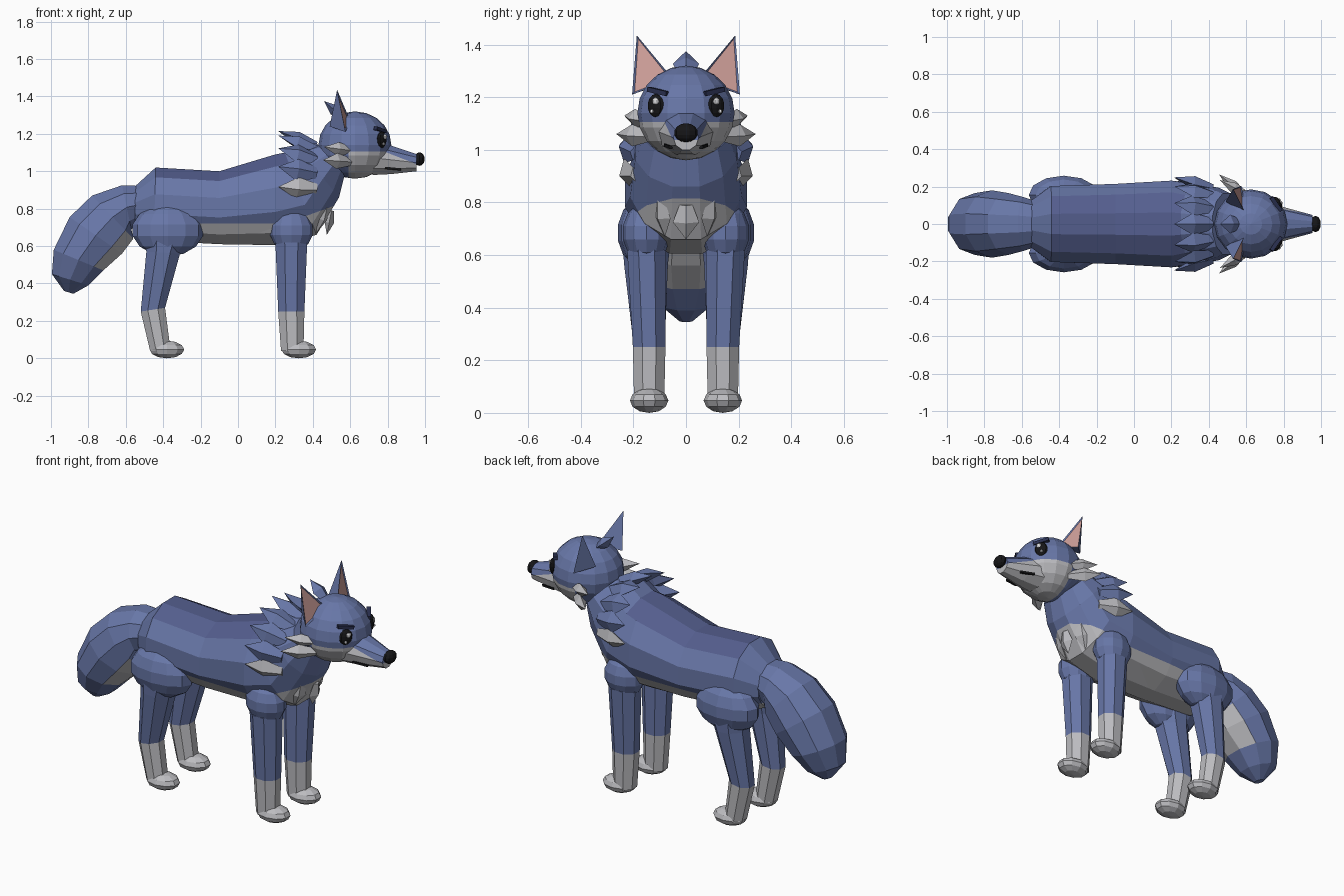
import bpy, bmesh, math
from mathutils import Vector, Matrix

if "Cube" in bpy.data.objects:
    bpy.data.objects.remove(bpy.data.objects["Cube"])

def mat(name, r, g, b):
    m = bpy.data.materials.new(name)
    lin = [((c / 255 + 0.055) / 1.055) ** 2.4 for c in (r, g, b)]
    m.diffuse_color = (*lin, 1)
    m.use_nodes = True
    m.node_tree.nodes["Principled BSDF"].inputs["Base Color"].default_value = m.diffuse_color
    return m

BLUE = mat("blue fur", 104, 119, 168)
BACK = mat("dark back fur", 84, 94, 142)
NAVY = mat("navy brow", 42, 48, 80)
GREY = mat("pale grey fur", 188, 188, 192)
PINK = mat("ear pink", 205, 158, 152)
BLACK = mat("black", 22, 22, 24)
WHITE = mat("eye glint", 225, 225, 228)

def finish(name, bm, mats, rule=None):
    """Turn a bmesh into a flat shaded object, colouring faces by rule(centre, normal)."""
    bmesh.ops.recalc_face_normals(bm, faces=bm.faces)
    bm.normal_update()
    if rule:
        for f in bm.faces:
            f.material_index = int(rule(f.calc_center_median(), f.normal))
    me = bpy.data.meshes.new(name)
    bm.to_mesh(me)
    bm.free()
    for m in mats:
        me.materials.append(m)
    ob = bpy.data.objects.new(name, me)
    bpy.context.collection.objects.link(ob)
    return ob

def cut(bm, co, no):
    bmesh.ops.bisect_plane(bm, geom=bm.verts[:] + bm.edges[:] + bm.faces[:],
                           plane_co=co, plane_no=no)

def loft(rings, n=12):
    """Rings: two opposite points (x, z) (x, z), half width in y, optional y centre."""
    bm = bmesh.new()
    loops = []
    k = 1 / math.cos(math.pi / n)
    for xa, za, xb, zb, ry, *y0 in rings:
        c = Vector(((xa + xb) / 2, y0[0] if y0 else 0, (za + zb) / 2))
        v = Vector(((xa - xb) / 2, 0, (za - zb) / 2)) * k
        angs = [2 * math.pi * (i + 0.5) / n for i in range(n)]
        loops.append([bm.verts.new(c + v * math.cos(a) + Vector((0, ry * math.sin(a), 0)))
                      for a in angs])
    for a, b in zip(loops, loops[1:]):
        for i in range(n):
            j = (i + 1) % n
            bm.faces.new((a[i], a[j], b[j], b[i]))
    bm.faces.new(loops[0])
    bm.faces.new(loops[-1])
    return bm

def ball(c, r, seg=12, rings=7, rot=0):
    bm = bmesh.new()
    bmesh.ops.create_uvsphere(bm, u_segments=seg, v_segments=rings, radius=1)
    bm.transform(Matrix.Translation(c) @ Matrix.Rotation(rot, 4, 'Z') @ Matrix.Diagonal((*r, 1)))
    return bm

def spike(bm, root, tip, out, w, t):
    """Tuft of fur: narrow root, wide middle, pointed tip."""
    root, tip = Vector(root), Vector(tip)
    d = (tip - root).normalized()
    side = d.cross(Vector(out)).normalized()
    up = side.cross(d)
    rows = []
    for f, s in ((0, 0.5), (0.5, 1)):
        c = root.lerp(tip, f)
        rows.append([bm.verts.new(c + o * s) for o in (side * w, up * t, -side * w, -up * t)])
    end = bm.verts.new(tip)
    bm.faces.new(rows[0])
    for i in range(4):
        j = (i + 1) % 4
        bm.faces.new((rows[0][i], rows[0][j], rows[1][j], rows[1][i]))
        bm.faces.new((rows[1][i], rows[1][j], end))

def slab(bm, a, b, w, h):
    """Thin bar between two points."""
    a, b = Vector(a), Vector(b)
    d = b - a
    m = Matrix.Translation((a + b) / 2) @ d.to_track_quat('X', 'Z').to_matrix().to_4x4()
    bmesh.ops.create_cube(bm, size=1, matrix=m @ Matrix.Diagonal((d.length, w, h, 1)))

# Trunk with neck; grey belly and chest, darker back
bm = loft([(-.55, .92, -.55, .68, .13), (-.44, 1.02, -.45, .63, .21), (-.1, 1.0, -.1, .61, .222),
           (.2, 1.09, .2, .605, .24), (.25, 1.1, .42, .66, .22), (.31, 1.14, .54, .86, .2),
           (.42, 1.15, .57, .98, .17)])
cut(bm, (0, 0, .72), (0, 0, 1))
cut(bm, (.25, 0, .72), (-.36, 0, 1))
def trunk_rule(c, n):
    if c.z < .72 + max(0, .36 * (c.x - .25)):
        return 1
    return 2 if n.z > .75 and c.x < .26 else 0
finish("body", bm, [BLUE, GREY, BACK], trunk_rule)

# Tail with grey underside
bm = loft([(-.48, .92, -.5, .74, .11), (-.62, .925, -.57, .69, .145), (-.78, .87, -.56, .64, .165),
           (-.9, .755, -.62, .56, .18), (-.985, .58, -.72, .47, .165), (-.995, .45, -.8, .39, .11),
           (-.93, .36, -.88, .345, .03)], 10)
finish("tail", bm, [BLUE, GREY],
       lambda c, n: n.dot(Vector((.6, 0, -.8))) > .7 and .46 < c.z < .66 and c.x > -.8)

# Head and snout with grey lower halves
bm = ball((.625, 0, 1.14), (.195, .185, .18), 16, 10)
cut(bm, (0, 0, 1.105), (0, 0, 1))
cut(bm, (.59, 0, 0), (1, 0, 0))
finish("head", bm, [BLUE, GREY], lambda c, n: c.z < 1.105 and c.x > .59)
bm = loft([(.72, 1.165, .72, .98, .115), (.82, 1.137, .82, .985, .085), (.955, 1.092, .955, 1.0, .048)], 10)
cut(bm, (.77, 0, 1.11), (.39, 0, 1))
finish("snout", bm, [BLUE, GREY], lambda c, n: c.z < 1.11 - .39 * (c.x - .77))
finish("nose", ball((.97, 0, 1.065), (.03, .045, .036), 10, 7), [BLACK])

# Tuft on the crown
bm = bmesh.new()
spike(bm, (.57, 0, 1.28), (.46, 0, 1.375), (0, 0, 1), .05, .03)
finish("crown_tuft", bm, [BLUE])

# Ring of mane tufts, the lowest pair grey
blue, grey = bmesh.new(), bmesh.new()
for deg in range(-104, 105, 26):
    a = math.radians(deg)
    s, c = math.sin(a), math.cos(a)
    spike(grey if abs(deg) > 100 else blue, (.42, .2 * s, .95 + .19 * c),
          (.215, .255 * s, .975 + .24 * c), (0, s, c), .06, .035)
finish("mane", blue, [BLUE])
finish("mane_lower", grey, [GREY])

# Chest tufts
bm = bmesh.new()
spike(bm, (.5, 0, .79), (.475, 0, .66), (1, 0, 0), .05, .025)
for s in (1, -1):
    spike(bm, (.47, .1 * s, .82), (.42, .08 * s, .67), (1, s, 0), .045, .025)
finish("chest_tufts", bm, [GREY])

for s, side in ((1, "left"), (-1, "right")):
    # Legs, grey below the knee, with paws
    low = lambda c, n: c.z < .25
    finish(side + "_front_leg", loft([(.37, .62, .2, .62, .08, .15 * s), (.355, .25, .215, .25, .067, .14 * s),
                                      (.35, .04, .23, .04, .062, .14 * s)], 8), [BLUE, GREY], low)
    finish(side + "_hind_leg", loft([(-.27, .66, -.5, .66, .1, .15 * s), (-.31, .56, -.49, .57, .09, .152 * s),
                                     (-.39, .27, -.52, .25, .064, .14 * s),
                                     (-.36, .04, -.47, .04, .06, .14 * s)], 8), [BLUE, GREY], low)
    finish(side + "_shoulder", ball((.285, .15 * s, .685), (.117, .092, .117)), [BLUE])
    finish(side + "_thigh", ball((-.375, .155 * s, .685), (.193, .106, .14)), [BLUE])
    for x, end in ((.325, "front"), (-.38, "hind")):
        finish(f"{side}_{end}_paw", ball((x, .14 * s, .047), (.097, .073, .047), 10, 6), [GREY])

    # Ear with sunken pink inside
    bm = bmesh.new()
    inner, outer, back, tip = [bm.verts.new((x, y * s, z)) for x, y, z in (
        (.6, .05, 1.27), (.575, .205, 1.21), (.49, .12, 1.24), (.53, .187, 1.435))]
    front = bm.faces.new((inner, outer, tip))
    for tri in ((outer, back, tip), (back, inner, tip), (inner, back, outer)):
        bm.faces.new(tri)
    bmesh.ops.recalc_face_normals(bm, faces=bm.faces)
    bmesh.ops.inset_individual(bm, faces=[front], thickness=.014, depth=-.006)
    front.material_index = 1
    finish(side + "_ear", bm, [BLUE, PINK])

    # Cheek tufts
    bm = bmesh.new()
    spike(bm, (.61, .15 * s, 1.11), (.46, .235 * s, 1.13), (0, s, 0), .036, .03)
    spike(bm, (.6, .145 * s, 1.05), (.455, .265 * s, 1.06), (0, s, 0), .042, .03)
    finish(side + "_cheek_tufts", bm, [GREY])

    # Eye, glints, brow and mouth line
    turn = .6 * s
    finish(side + "_eye", ball((.768, .115 * s, 1.168), (.018, .037, .044), 10, 7, turn), [BLACK])
    for dy, z, r, tag in ((-.008, 1.185, .014, "upper"), (.006, 1.146, .008, "lower")):
        p = (.768 + .014 - dy * .6, (.115 + dy + .009) * s, z)
        finish(f"{side}_{tag}_glint", ball(p, (.006, r, r), 8, 5, turn), [WHITE])
    bm = bmesh.new()
    slab(bm, (.785, .07 * s, 1.213), (.735, .142 * s, 1.23), .022, .018)
    finish(side + "_brow", bm, [NAVY])
    bm = bmesh.new()
    slab(bm, (.785, .077 * s, 1.018), (.87, .058 * s, 1.01), .014, .012)
    finish(side + "_mouth", bm, [BLACK])
